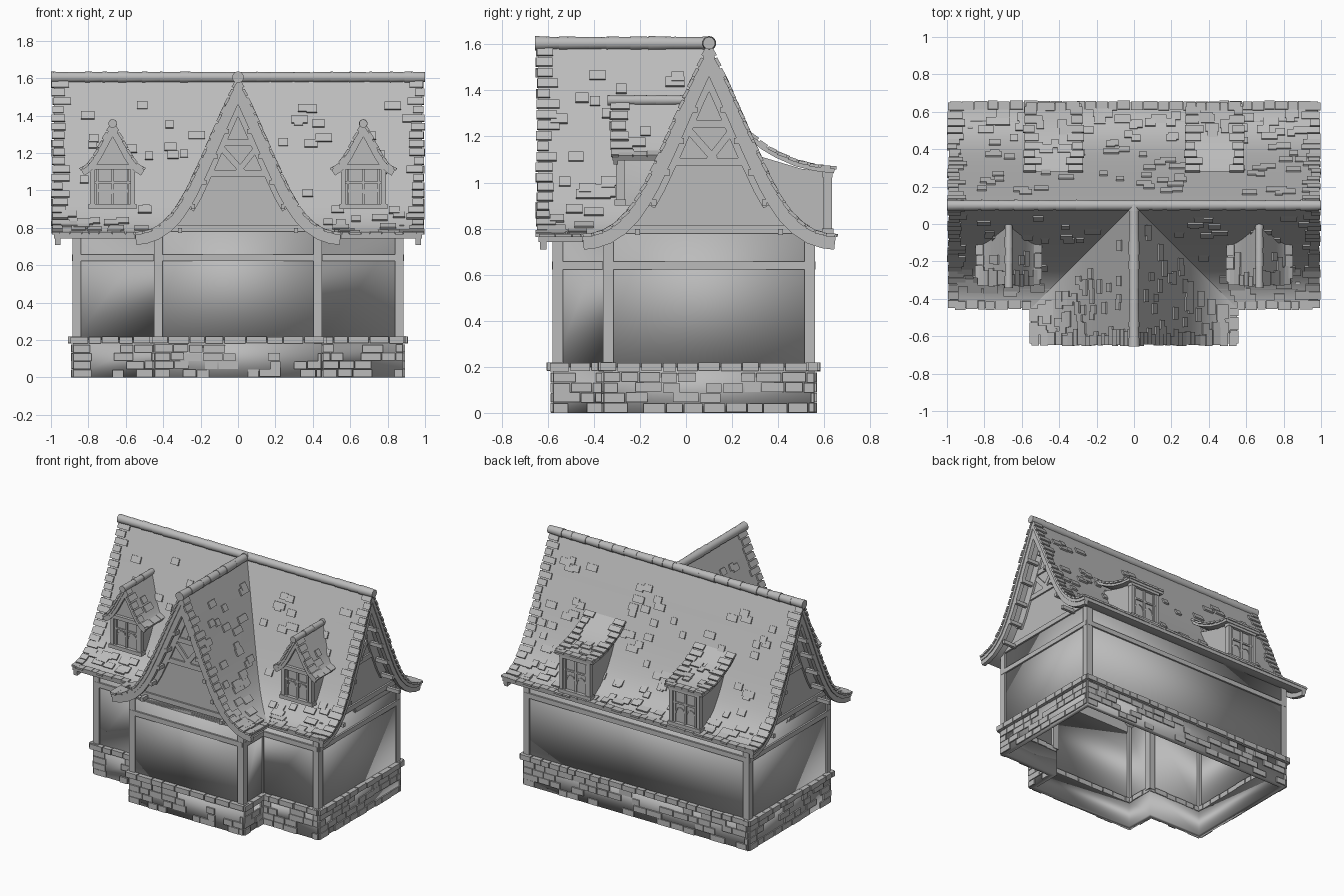
import bpy, bmesh, math, random
from mathutils import Vector, Matrix

random.seed(4)
if "Cube" in bpy.data.objects:
    bpy.data.objects.remove(bpy.data.objects["Cube"])

grey = bpy.data.materials.new("plain_grey")
grey.use_nodes = True
grey.diffuse_color = (0.5, 0.5, 0.5, 1)
grey.node_tree.nodes["Principled BSDF"].inputs["Base Color"].default_value = (0.5, 0.5, 0.5, 1)
parts = []
UP = Vector((0, 0, 1))
rnd = random.uniform


def finish(name, bm, recalc=True):
    if recalc:
        bmesh.ops.recalc_face_normals(bm, faces=bm.faces)
    me = bpy.data.meshes.new(name)
    bm.to_mesh(me)
    bm.free()
    me.materials.append(grey)
    ob = bpy.data.objects.new(name, me)
    bpy.context.collection.objects.link(ob)
    parts.append(ob)
    return ob


def block(bm, c, u, v, n):
    """Box centred on c with full edge vectors u, v, n."""
    m = Matrix((u, v, n)).transposed().to_4x4()
    m.translation = c
    bmesh.ops.create_cube(bm, size=1, matrix=m)


def beam(bm, p, q, w, d, n):
    """Timber from p to q, w wide, d deep along the normal n."""
    p, q, n = Vector(p), Vector(q), Vector(n)
    block(bm, (p + q) / 2, q - p, (q - p).cross(n).normalized() * w, n * d)


def prism(bm, rings):
    """Closed solid between two matching point loops."""
    a, b = [[bm.verts.new(p) for p in r] for r in rings]
    bm.faces.new(a)
    bm.faces.new(b[::-1])
    for i in range(len(a)):
        j = (i + 1) % len(a)
        bm.faces.new((a[i], b[i], b[j], a[j]))


def height(prof, o):
    for (o0, z0), (o1, z1) in zip(prof, prof[1:]):
        if o <= o1:
            return z0 + (z1 - z0) * (o - o0) / (o1 - o0)
    return prof[-1][1]


def offset_at(prof, z):
    for (o0, z0), (o1, z1) in zip(prof, prof[1:]):
        if z >= z1:
            return o0 + (o1 - o0) * (z - z0) / (z1 - z0)
    return prof[-1][0]


def sunk(prof, d):
    """Profile moved inward by d."""
    out = []
    for i, (o, z) in enumerate(prof):
        (o0, z0), (o1, z1) = prof[max(i - 1, 0)], prof[min(i + 1, len(prof) - 1)]
        t = Vector((o1 - o0, z1 - z0)).normalized()
        out.append((o + d * t.y, z - d * t.x) if i else (o, z - d / t.x))
    return out


def shell(bm, prof, place, start, end, d0, d1):
    """Curved slab following a roof profile, from start(o) to end."""
    rows = []
    for (o, _), p, q in zip(prof, sunk(prof, d0), sunk(prof, d1)):
        rows.append([bm.verts.new(place(po, a, z)) for a, (po, z) in
                     ((start(o), p), (end, p), (end, q), (start(o), q))])
    for r, s in zip(rows, rows[1:]):
        for i in range(4):
            j = (i + 1) % 4
            bm.faces.new((r[i], r[j], s[j], s[i]))
    bm.faces.new(rows[0])
    bm.faces.new(rows[-1][::-1])


def tile(bm, prof, place, o, a, w, h, lift=0.003):
    at = lambda o, a: Vector(place(o, a, height(prof, o)))
    c = at(o, a)
    u = (at(o, a + 0.01) - c).normalized()
    v = (at(o + 0.005, a) - at(o - 0.005, a)).normalized()
    n = u.cross(v)
    n *= 1 if n.z > 0 else -1
    block(bm, c + n * lift, u * w, (v + n * 0.08) * h, n * 0.014)


def tiling(bm, prof, place, start, end, count, ends):
    """Loose tiles, ragged verge tiles and a row along the eave."""
    lo, hi = prof[0][0], prof[-1][0]
    for _ in range(count):
        o = rnd(lo + 0.06, hi - 0.05)
        a = rnd(start(o) + 0.07, end - 0.07)
        tile(bm, prof, place, o, a, rnd(0.04, 0.09), 0.045)
    for e in ends:
        o = lo + 0.015
        while o < hi - 0.02:
            w = rnd(0.05, 0.1)
            tile(bm, prof, place, o, e - math.copysign(w / 2 - rnd(0.004, 0.014), e), w, 0.04)
            o += 0.05 / math.hypot(1, (height(prof, o + 0.01) - height(prof, o)) / 0.01)
    a = start(hi)
    while a < end - 0.03:
        w = rnd(0.04, 0.08)
        tile(bm, prof, place, hi - 0.02 + rnd(0, 0.006), min(a + w / 2, end - w / 2), w * 0.95, 0.045)
        a += w


def ridge(bm, p, q, r):
    """Row of half-overlapping round ridge tiles."""
    p, q = Vector(p), Vector(q)
    d = (q - p).normalized()
    t, total = 0, (q - p).length
    while t < total - 0.01:
        l = min(rnd(0.07, 0.13), total - t)
        m = d.to_track_quat("Z", "Y").to_matrix().to_4x4()
        m.translation = p + d * (t + l / 2)
        bmesh.ops.create_cone(bm, cap_ends=True, segments=14, radius1=r * rnd(0.96, 1.08),
                              radius2=r * rnd(0.85, 0.95), depth=l + 0.012, matrix=m)
        t += l


ROOF = [(0, 1.6), (0.1, 1.38), (0.2, 1.15), (0.27, 1.0), (0.31, 0.93), (0.35, 0.872),
        (0.4, 0.822), (0.45, 0.789), (0.5, 0.772), (0.55, 0.766)]
DORMER = [(0, 1.36), (0.05, 1.27), (0.09, 1.195), (0.12, 1.15), (0.145, 1.125), (0.17, 1.11)]
SHED = [(0.18, 1.21), (0.24, 1.16), (0.3, 1.125), (0.38, 1.09), (0.46, 1.07), (0.545, 1.06)]
RY, END, WING = 0.1, 0.985, 0.74

# Main and wing roofs, mitred along the valleys
roof, tiles, caps = bmesh.new(), bmesh.new(), bmesh.new()
back = lambda o, a, z: (a, RY + o, z)
shell(roof, ROOF, back, lambda o: -END, END, 0, 0.025)
tiling(tiles, ROOF, back, lambda o: -END, END, 110, (-END, END))
for s in (1, -1):
    for place, end in ((lambda o, a, z: (s * a, RY - o, z), END),
                       (lambda o, a, z: (s * o, RY - a, z), WING)):
        shell(roof, ROOF, place, lambda o: o, end, 0, 0.025)
        tiling(tiles, ROOF, place, lambda o: o, end, 35, (end,))
ridge(caps, (-0.995, RY, 1.605), (0.995, RY, 1.605), 0.029)
ridge(caps, (0, RY - WING - 0.01, 1.605), (0, RY, 1.605), 0.029)

# Gable ends: infill, timbers, bargeboards and purlin ends
infill, timber = bmesh.new(), bmesh.new()
gables = ((lambda o, a, z: (o, RY - a, z), 0.67, WING, (0, -1, 0)),
          (lambda o, a, z: (a, RY + o, z), 0.875, END, (1, 0, 0)),
          (lambda o, a, z: (-a, RY + o, z), 0.875, END, (-1, 0, 0)))
for place, wall, end, n in gables:
    half = [(o, z - 0.03) for o, z in ROOF if o < 0.44] + [(0.44, 0.74)]
    loop = half + [(-o, z) for o, z in half[:0:-1]]
    prism(infill, [[place(o, a, z) for o, z in loop] for a in (wall - 0.02, wall)])
    for p, q, w in (((-0.14, 1.255), (0.14, 1.255), 0.035), ((-0.21, 1.09), (0.21, 1.09), 0.035),
                    ((-0.1, 1.24), (0.025, 1.1), 0.032), ((0, 1.1), (0.11, 1.24), 0.03),
                    ((-0.42, 0.797), (0.42, 0.797), 0.035)):
        beam(timber, place(p[0], wall, p[1]), place(q[0], wall, q[1]), w, 0.024, n)
    for s in (1, -1):
        side = lambda o, a, z: place(s * o, a, z)
        shell(timber, ROOF, side, lambda o: end - 0.035, end - 0.006, 0.022, 0.058)
        shell(timber, ROOF[:5], side, lambda o: wall - 0.01, wall + 0.015, 0.02, 0.085)
        for o in (0.07, 0.13, 0.19, 0.25, 0.32):
            z = height(ROOF, o) - 0.13
            beam(timber, side(o - 0.01, wall, z), side(o - 0.01, end - 0.002, z), 0.022, 0.026, UP)

# Walls, posts, rails and stone plinth around the footprint
plan = [(-0.875, -0.35), (-0.44, -0.35), (-0.44, -0.57), (0.44, -0.57),
        (0.44, -0.35), (0.875, -0.35), (0.875, 0.55), (-0.875, 0.55)]
stone = bmesh.new()
sheets = {"plaster_walls": (0.2, 0.79, 0.02), "stone_plinth": (0, 0.2, 0.05)}
for name, (z0, z1, thick) in sheets.items():
    bm = bmesh.new()
    grow = 0.008 if name == "stone_plinth" else 0
    pts = [(x + math.copysign(grow, x), y + math.copysign(grow, y)) for x, y in plan]
    lo, hi = [[bm.verts.new((x, y, z)) for x, y in pts] for z in (z0, z1)]
    for i in range(len(plan)):
        j = (i + 1) % len(plan)
        bm.faces.new((lo[i], lo[j], hi[j], hi[i]))
    mod = finish(name, bm, False).modifiers.new("thickness", "SOLIDIFY")
    mod.thickness, mod.offset = thick, -1
for i, p in enumerate(plan):
    p, q = Vector((*p, 0)), Vector((*plan[(i + 1) % len(plan)], 0))
    d = (q - p).normalized()
    n = d.cross(UP)
    x, y = p.x - math.copysign(0.013, p.x), p.y - math.copysign(0.013, p.y)
    block(timber, Vector((x, y, 0.49)), Vector((0.046, 0, 0)), Vector((0, 0.046, 0)), UP * 0.58)
    beam(timber, p + UP * 0.64, q + UP * 0.64, 0.034, 0.024, n)
    rows = [(0.022 + 0.044 * k, 0.04, 0.008, 0.5) for k in range(4)] + [(0.2, 0.036, 0.024, 1)]
    for z, h, out, chance in rows:
        t, total = -out, (q - p).length + out
        while t < total - 0.005:
            l = min(rnd(0.06, 0.12), total - t)
            if random.random() < chance or t < 0 or t + l >= total:
                c = p + d * (t + l / 2) + UP * (z + rnd(-0.002, 0.002))
                block(stone, c, d * (l - 0.006), UP * h, n * 2 * (out + 0.008 + rnd(-0.002, 0.003)))
            t += l


def window(cx, y, z0, z1, s):
    """Framed casement facing s along y."""
    n, hw, zm = (0, s, 0), 0.107, z0 + (z1 - z0) * 0.62
    line = lambda x0, za, x1, zb, w, d: beam(timber, (cx + x0, y, za), (cx + x1, y, zb), w, d, n)
    for k in (-1, 1):
        line(k * hw, z0, k * hw, z1, 0.026, 0.036)
        line(k * 0.082, z0, k * 0.082, z1, 0.012, 0.022)
        arc = [(k * (0.042 - 0.04 * math.cos(t * math.pi / 6)),
                z0 + 0.06 + 0.065 * math.sin(t * math.pi / 6)) for t in range(7)]
        for (xa, za), (xb, zb) in zip(arc, arc[1:]):
            line(xa, za, xb, zb, 0.006, 0.012)
    line(-0.128, z0 + 0.008, 0.128, z0 + 0.008, 0.026, 0.05)
    line(-0.122, z1, 0.122, z1, 0.026, 0.044)
    line(0, z0, 0, z1, 0.014, 0.02)
    line(-0.1, zm, 0.1, zm, 0.012, 0.018)


for s in (1, -1):
    # Front dormers with their own little gables
    cx = s * 0.67
    loop = [(-0.105, 0.9), (0.105, 0.9), (0.105, 1.14), (0, 1.33), (-0.105, 1.14)]
    prism(infill, [[(cx + x, -0.285, z) for x, z in loop],
                   [(cx + x, RY - offset_at(ROOF, z) + 0.01, z) for x, z in loop]])
    window(cx, -0.285, 0.905, 1.125, -1)
    for k in (1, -1):
        place = lambda o, a, z: (cx + k * o, RY - a, z)
        into = lambda o: offset_at(ROOF, height(DORMER, o)) - 0.01
        shell(roof, DORMER, place, into, 0.42, 0, 0.016)
        shell(timber, DORMER, place, lambda o: 0.395, 0.415, 0.014, 0.036)
        tiling(tiles, DORMER, place, into, 0.42, 2, (0.42,))
    ridge(caps, (cx, -0.335, 1.357), (cx, 0, 1.357), 0.023)

    # Rear dormers under swept sheds
    cx = s * 0.43
    loop = [(0.615, 0.775), (0.615, 1.045), (0.5, 1.06), (0.3, 1.12),
            (0.36, 0.98), (0.44, 0.85), (0.54, 0.772)]
    prism(infill, [[(cx + x, y, z) for y, z in loop] for x in (-0.105, 0.105)])
    window(cx, 0.615, 0.78, 1.035, 1)
    place = lambda o, a, z: (cx + a, RY + o, z)
    shell(roof, SHED, place, lambda o: -0.15, 0.15, 0, 0.02)
    tiling(tiles, SHED, place, lambda o: -0.15, 0.15, 6, (-0.15, 0.15))

for name, bm in (("roof_slopes", roof), ("roof_tiles", tiles), ("ridge_tiles", caps),
                 ("gable_and_dormer_walls", infill), ("timber_frame", timber), ("plinth_stones", stone)):
    finish(name, bm)

# Smooth the swept roofs and round tiles, keeping hard edges
bpy.ops.object.select_all(action="DESELECT")
for ob in parts:
    ob.select_set(True)
bpy.context.view_layer.objects.active = parts[0]
bpy.ops.object.shade_smooth_by_angle(angle=math.radians(35))
